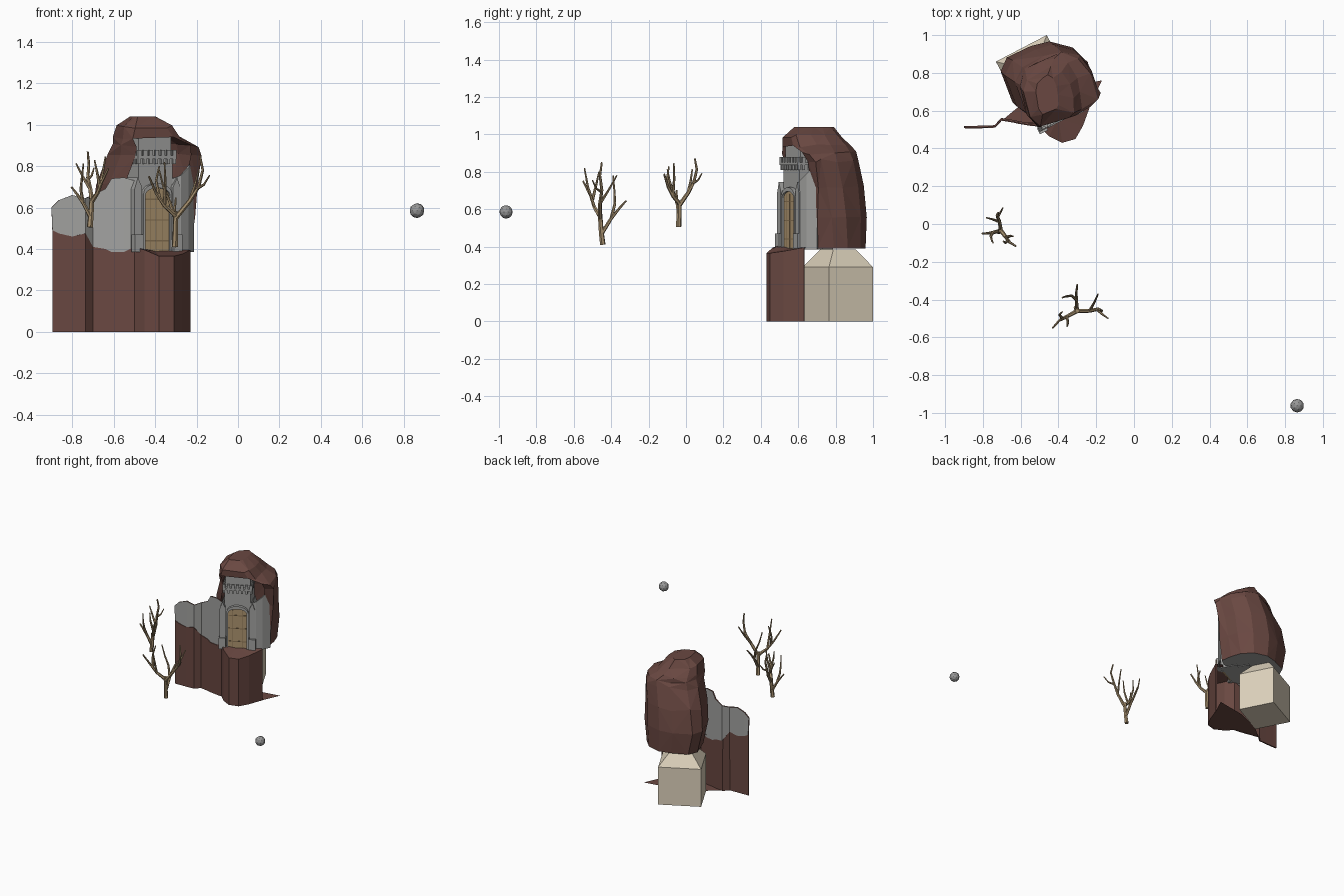
import bpy, bmesh, math, random
from mathutils import Matrix, Vector

if "Cube" in bpy.data.objects:
    bpy.data.objects.remove(bpy.data.objects["Cube"])

random.seed(4)

def material(name, rgb):
    m = bpy.data.materials.new(name)
    m.diffuse_color = (*rgb, 1)
    m.use_nodes = True
    m.node_tree.nodes["Principled BSDF"].inputs["Base Color"].default_value = m.diffuse_color
    return m

ROCK = material("brown rock", (0.142, 0.064, 0.053))
STONE = material("grey stone", (0.36, 0.36, 0.35))
PLINTH = material("beige plinth", (0.72, 0.64, 0.50))
WOOD = material("door wood", (0.41, 0.29, 0.155))
DARK = material("dark timber", (0.24, 0.165, 0.085))
BARK = material("bark", (0.38, 0.275, 0.155))
BALL = material("ball grey", (0.31, 0.31, 0.31))

def mesh(name, verts, faces, mats, idx=None, frame=None, fix=True):
    me = bpy.data.meshes.new(name)
    me.from_pydata([tuple(v) for v in verts], [], faces)
    for m in mats:
        me.materials.append(m)
    if idx:
        me.polygons.foreach_set("material_index", idx)
    if fix:
        bm = bmesh.new()
        bm.from_mesh(me)
        bmesh.ops.recalc_face_normals(bm, faces=bm.faces)
        bm.to_mesh(me)
        bm.free()
    ob = bpy.data.objects.new(name, me)
    bpy.context.collection.objects.link(ob)
    if frame:
        ob.matrix_world = frame
    return ob

# The gatehouse and plinth share one turned frame: x along the gate, y into the rock
TURN = math.radians(27.5)
GATE = Matrix.Translation((-0.398, 0.565, 0)) @ Matrix.Rotation(TURN, 4, 'Z')

def prisms(name, profiles, mat, frame=GATE):
    """Each profile is (points in x,z ; front y ; back y)."""
    V, F = [], []
    for pts, y0, y1 in profiles:
        b, n = len(V), len(pts)
        V += [(x, y0, z) for x, z in pts] + [(x, y1, z) for x, z in pts]
        F += [list(range(b, b + n)), list(range(b + 2 * n - 1, b + n - 1, -1))]
        F += [[b + i, b + (i + 1) % n, b + n + (i + 1) % n, b + n + i] for i in range(n)]
    return mesh(name, V, F, [mat], frame=frame)

def rect(x0, x1, y0, y1, z0, z1):
    return [(x0, z0), (x1, z0), (x1, z1), (x0, z1)], y0, y1

# Gate tower body and recessed upper keep
prisms("tower_body", [rect(-.092, .092, 0, .2, .385, .85)], STONE)
prisms("upper_keep", [rect(-.088, .088, .008, .2, .85, .94)], STONE)

# Parapet on corbels, with merlons round three sides
crown = [rect(-.104, .104, -.018, .17, .835, .85)]
for i in range(7):
    x = -.096 + i * .032
    crown.append(rect(x - .007, x + .007, -.014, .0, .81, .835))
    crown.append(rect(x - .010, x + .010, -.018, -.006, .85, .878))
for s in (-1, 1):
    for i in range(4):
        y = .02 + i * .038
        crown.append(rect(*sorted((s * .104, s * .093)), y - .010, y + .010, .85, .878))
        crown.append(rect(*sorted((s * .101, s * .09)), y - .007, y + .007, .81, .835))
prisms("parapet", crown, STONE)

# Stepped buttresses beside the gate
butt = []
for s in (-1, 1):
    butt.append(([(s * .085, .385), (s * .125, .385), (s * .125, .69), (s * .107, .745), (s * .085, .70)], -.022, .12))
    butt.append(rect(*sorted((s * .082, s * .130)), -.034, .0, .385, .47))
prisms("buttresses", butt, STONE)

# Arched door, stone surround, planks and straps
def arch(hw, z0, spring, rise, n=8):
    return [(hw, z0)] + [(hw * math.cos(math.pi * i / n), spring + rise * math.sin(math.pi * i / n))
                         for i in range(n + 1)] + [(-hw, z0)]

inner, outer = arch(.067, .385, .66, .035), arch(.078, .385, .665, .052)
prisms("door", [(inner, -.012, .0)], WOOD)
prisms("door_surround", [([inner[i], outer[i], outer[i + 1], inner[i + 1]], -.024, 0)
                         for i in range(len(inner) - 1)], STONE)
trim = [rect(x - .0012, x + .0012, -.013, -.010, .39, .68) for x in (-.033, 0, .033)]
trim += [rect(-.064, .064, -.014, -.010, z - .003, z + .003) for z in (.44, .54, .64)]
prisms("door_straps", trim, DARK)

# Cliff curtain: brown below, grey wall above (x, y, join height, top height)
WALL = [(-.895, .505, .49, .60), (-.865, .505, .475, .635), (-.80, .507, .46, .66), (-.735, .51, .475, .645),
        (-.70, .547, .41, .66), (-.64, .537, .40, .69), (-.61, .53, .385, .74), (-.55, .52, .385, .745),
        (-.50, .515, .41, .73)]
BULGE = [(-.45, .465, .395), (-.38, .43, .365), (-.31, .45, .365), (-.27, .52, .375), (-.23, .63, .395)]
low = [w[:3] for w in WALL] + BULGE
n = len(low)
V = [(x, y, 0) for x, y, z in low] + [(x, y, z) for x, y, z in low]
F = [[i, i + 1, n + i + 1, n + i] for i in range(n - 1)]
cliff = mesh("cliff_face", V, F, [ROCK], fix=False)
tops = [(-.90, .507, .60), *[(x, y + .004, t) for x, y, j, t in WALL[1:]], (-.48, .55, .73)]
bots = [(x, y + .004, j - .02) for x, y, j, t in WALL] + [(-.48, .55, .39)]
k = len(tops)
wall = mesh("left_wall", bots + tops, [[i, i + 1, k + i + 1, k + i] for i in range(k - 1)],
            [STONE, ROCK], fix=False)
RIGHT = [(-.315, .60, .74), (-.275, .61, .755), (-.24, .645, .79), (-.212, .70, .84)]
right = mesh("right_wall", [(x, y, .385) for x, y, z in RIGHT] + RIGHT,
             [[i, i + 1, 5 + i, 4 + i] for i in range(3)], [STONE], fix=False)
for ob in (cliff, wall, right):
    mod = ob.modifiers.new("thickness", 'SOLIDIFY')
    mod.thickness = .01
    mod.material_offset_rim = 1 if ob is wall else 0

# Ledge before the gate, and the ground slab under the cliff with its pointed corner
rim = low[len(WALL) - 3:]
hub = len(rim)
mesh("gate_ledge", rim + [(-.40, .56, .39), (-.27, .66, .39)],
     [[i, i + 1, hub] for i in range(hub - 1)] + [[hub - 1, hub + 1, hub]], [ROCK])
slab = [(x, y) for x, y, z in low[4:]] + [(-.17, .76), (-.40, .72), (-.60, .63)]
mesh("ground_slab", [(x, y, .001) for x, y in slab], [list(range(len(slab)))[::-1]], [ROCK], fix=False)

# Rock shell: a horseshoe outline fitted to a box at each height, closed as a hood on top
SHAPE = [(.30, 0), (.12, .15), (0, .58), (.07, .78), (.33, .93), (.53, 1), (.76, .92), (.91, .72),
         (.97, .50), (1, .24), (.90, .14)]
LEVELS = [(.39, -.67, -.23, .62, .96), (.56, -.71, -.205, .59, .965), (.72, -.68, -.20, .57, .945),
          (.86, -.625, -.18, .53, .92), (.90, -.61, -.195, .51, .905), (.94, -.60, -.275, .51, .88),
          (.99, -.58, -.315, .515, .83), (1.04, -.52, -.40, .58, .79)]
TOP = len(LEVELS) - 1
V, F, idx = [], [], []
m = len(SHAPE)
for li, (z, x0, x1, y0, y1) in enumerate(LEVELS):
    j = 0 if li in (0, TOP) else .010
    back = (0, .02, .05, .07, .05, .01, 0, 0)[li]       # the right-hand rim is set back part way up
    for q, (a, b) in enumerate(SHAPE):
        V.append((x0 + a * (x1 - x0) + random.uniform(-j, j) * .6,
                  y0 + b * (y1 - y0) + random.uniform(-j, j) * .6 + (back if q > 8 else 0),
                  z + random.uniform(-j, j)))
for li in range(TOP):
    for i in range(m if li >= 5 else m - 1):
        a, b = li * m + i, li * m + (i + 1) % m
        F += [[a, b, b + m], [a, b + m, a + m]] if (i + li) % 2 else [[a, b, a + m], [b, b + m, a + m]]
        idx += [0, 0]
F += [list(range(m * TOP, m * TOP + m)), list(range(m - 1, -1, -1))]
idx += [0, 1]
mesh("rock_shell", V, F, [ROCK, STONE], idx)

# Plinth: block with a tapered top under the rock
PL = Matrix.Translation((-.535, .812, 0)) @ Matrix.Rotation(TURN, 4, 'Z')
V = [(sx * .152 * t, sy * .133 * t, z) for z, t in ((0, 1), (.29, 1), (.385, .5))
     for sx, sy in ((-1, -1), (1, -1), (1, 1), (-1, 1))]
F = [[3, 2, 1, 0], [8, 9, 10, 11]] + [[r + i, r + (i + 1) % 4, r + 4 + (i + 1) % 4, r + 4 + i]
                                      for r in (0, 4) for i in range(4)]
mesh("plinth", V, F, [PLINTH], frame=PL)

# Bare trees: tapered branches, as (start radius, points from the trunk foot)
BRANCHES = [
    (.015, [(0, 0, 0), (.003, -.008, .07), (.005, -.015, .17)]),
    (.011, [(.003, -.005, .06), (0, .045, .14), (0, .085, .19), (.005, .125, .235)]),
    (.009, [(0, .045, .14), (-.025, .065, .22), (-.055, .062, .29), (-.075, .055, .37)]),
    (.012, [(.005, -.015, .14), (.07, -.015, .22), (.115, -.005, .29), (.135, -.015, .37), (.122, -.005, .44)]),
    (.008, [(.105, -.005, .28), (.14, -.035, .30), (.168, -.055, .345)]),
    (.009, [(.07, -.015, .22), (.095, .03, .29), (.115, .075, .37)]),
    (.012, [(.005, -.015, .15), (-.05, -.045, .20), (-.09, -.065, .26), (-.125, -.105, .34)]),
    (.009, [(-.05, -.045, .20), (-.045, -.08, .31), (-.05, -.098, .41)]),
    (.009, [(-.075, -.055, .24), (-.09, -.035, .32), (-.075, -.02, .39)]),
]

def tree(name, foot, spin, sxy, sz):
    V, F = [], []
    rot = Matrix.Rotation(spin, 3, 'Z')
    for r, pts in BRANCHES:
        P = [Vector(foot) + rot @ Vector((x * sxy, y * sxy, z * sz)) for x, y, z in pts]
        b, n = len(V), len(P)
        for i, p in enumerate(P):
            d = (P[min(i + 1, n - 1)] - P[max(i - 1, 0)]).normalized()
            s = d.cross(Vector((.3, 1, .1))).normalized()
            t = d.cross(s)
            rad = r * (1 - .58 * i / (n - 1)) if r < .015 else r * (1 - .10 * i)
            V += [p + rad * (math.cos(a) * s + math.sin(a) * t) for a in (q * math.tau / 6 for q in range(6))]
        F += [[b + i * 6 + q, b + i * 6 + (q + 1) % 6, b + i * 6 + 6 + (q + 1) % 6, b + i * 6 + 6 + q]
              for i in range(n - 1) for q in range(6)]
        F += [list(range(b + 5, b - 1, -1)), list(range(b + n * 6 - 6, b + n * 6))]
    mesh(name, V, F, [BARK])

tree("large_tree", (-.305, -.445, .41), 0, 1, 1)
tree("small_tree", (-.715, -.04, .505), math.radians(99), .72, .83)

# Floating ball
bpy.ops.mesh.primitive_ico_sphere_add(subdivisions=2, radius=.036, location=(.864, -.962, .585))
ball = bpy.context.object
ball.name = "ball"
ball.data.materials.append(BALL)
